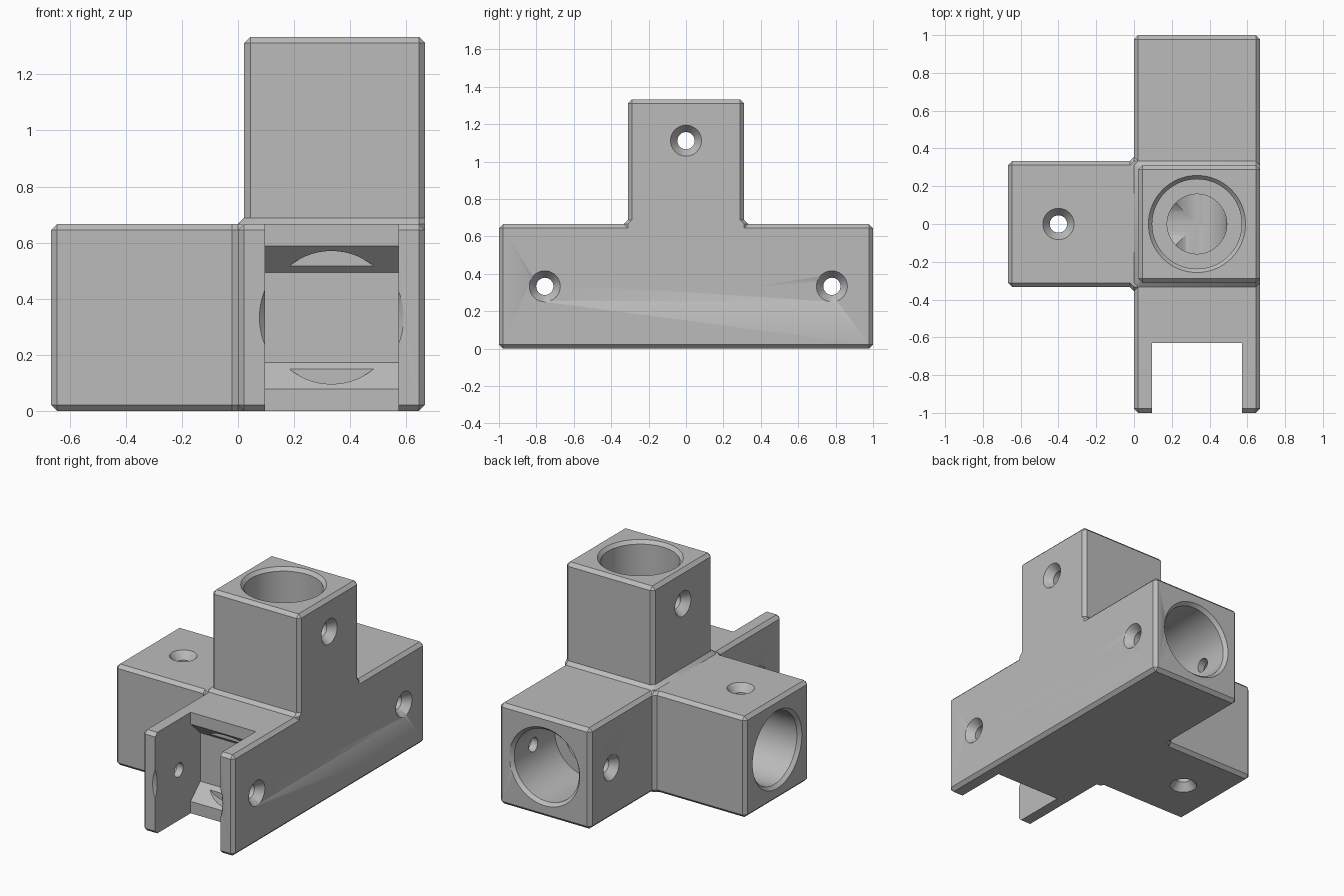
import bpy, bmesh, math
from mathutils import Vector, Matrix

cube = bpy.data.objects.get("Cube")
if cube:
    bpy.data.objects.remove(cube, do_unlink=True)

H = 2 / 3            # width of the square arms
M = H / 2            # bore centre in x and z
C = 0.022            # chamfer size
CENTRE = Vector((M, 0, M))

plastic = bpy.data.materials.new("grey_plastic")
plastic.use_nodes = True
grey = (0.5, 0.5, 0.5, 1)
plastic.diffuse_color = grey
plastic.node_tree.nodes["Principled BSDF"].inputs["Base Color"].default_value = grey


def finish(name, bm):
    bmesh.ops.recalc_face_normals(bm, faces=bm.faces)
    mesh = bpy.data.meshes.new(name)
    bm.to_mesh(mesh)
    bm.free()
    mesh.materials.append(plastic)
    obj = bpy.data.objects.new(name, mesh)
    bpy.context.collection.objects.link(obj)
    return obj


def hull(name, rings):
    """Convex solid around lists of points."""
    bm = bmesh.new()
    for ring in rings:
        for p in ring:
            bm.verts.new(p)
    res = bmesh.ops.convex_hull(bm, input=bm.verts)
    loose = {v for v in res["geom_interior"] if isinstance(v, bmesh.types.BMVert)}
    bmesh.ops.delete(bm, geom=list(loose), context="VERTS")
    bmesh.ops.dissolve_limit(bm, angle_limit=0.01, verts=bm.verts, edges=bm.edges)
    return finish(name, bm)


def section(axis, at, a, b, c=C):
    """Rectangle with cut corners, perpendicular to an axis."""
    pts = []
    for i in (0, 1):
        for j in (0, 1):
            da, db = (c, -c)[i], (c, -c)[j]
            pts += [(a[i] + da, b[j]), (a[i], b[j] + db)]
    place = {"x": lambda u, v: (at, u, v), "y": lambda u, v: (u, at, v),
             "z": lambda u, v: (u, v, at)}[axis]
    return [place(u, v) for u, v in pts]


def arm(name, axis, start, end, a, b):
    """Square arm with every edge chamfered."""
    inner = [(r[0] + C, r[1] - C) for r in (a, b)]
    return hull(name, [section(axis, start, *inner, 0), section(axis, start + C, a, b),
                       section(axis, end - C, a, b), section(axis, end, *inner, 0)])


def lathe(name, profile, direction, origin, segments=64):
    """Solid of revolution from (radius, distance) pairs."""
    bm = bmesh.new()
    turn = Vector(direction).to_track_quat("Z", "Y").to_matrix().to_4x4()
    xf = Matrix.Translation(origin) @ turn
    rings = []
    for r, t in profile:
        angles = [2 * math.pi * k / segments for k in range(segments)]
        rings.append([bm.verts.new(xf @ Vector((r * math.cos(w), r * math.sin(w), t)))
                      for w in angles])
    for lo, hi in zip(rings, rings[1:]):
        for k in range(segments):
            n = (k + 1) % segments
            bm.faces.new((lo[k], lo[n], hi[n], hi[k]))
    bm.faces.new(rings[0])
    bm.faces.new(rings[-1])
    return finish(name, bm)


# Solid arms and the flares that fill their inner corners
body = arm("pipe_connector", "y", -1, 1, (0, H), (0, H))
tower_y, wide_y = (-M + C, M - C), (-M, M)
solids = [
    arm("side_arm", "x", -H, 0.1, wide_y, (0, H)),
    arm("tower", "z", 0.3, 2 * H, (C, H), tower_y),
    hull("tower_flare", [section("z", 0.6, (0, H), wide_y), section("z", H, (0, H), wide_y),
                         section("z", H + C, (C, H), tower_y)]),
    hull("side_flare", [section("x", -C, wide_y, (0, H)),
                        section("x", 0, (-M - C, M + C), (0, H)),
                        section("x", C, (-M - C, M + C), (0, H))]),
]

# Stepped bores: narrow tunnel, wide socket, chamfered mouth
TUNNEL, SOCKET, MOUTH = 0.158, 0.237, 0.257
half = [(TUNNEL, 0.555), (SOCKET, 0.555), (SOCKET, 0.978), (MOUTH, 1), (MOUTH + C, 1 + C)]
cutters = [
    lathe("bar_bore", [(r, -t) for r, t in reversed(half)] + half, (0, 1, 0), CENTRE),
    lathe("tower_bore", [(TUNNEL, -0.03)] + half, (0, 0, 1), CENTRE),
    lathe("side_bore", [(TUNNEL, -0.03)] + half, (-1, 0, 0), CENTRE),
]

# Open front fork with a tapered pocket behind it
slot_x = (M - 0.238, M + 0.238)


def slot_ring(y, h):
    return section("y", y, slot_x, (M - h, M + h), 0)


cutters.append(hull("fork_slot", [slot_ring(-1.1, 0.5), slot_ring(-0.63, 0.5)]))
cutters.append(hull("fork_pocket", [slot_ring(-0.7, 0.255), slot_ring(-0.63, 0.255),
                                    slot_ring(-0.53, 0.16)]))

# Through screw holes, countersunk on both sides
screw = [(0.046, M - 0.05), (0.083, M), (0.098, M + 0.02)]
screw = [(r, -t) for r, t in reversed(screw)] + screw
for name, direction, spot in (
        ("front_screw", (1, 0, 0), (M, -0.755, M)),
        ("back_screw", (1, 0, 0), (M, 0.78, M)),
        ("side_screw", (0, 0, 1), (-0.4, 0, M))):
    cutters.append(lathe(name, screw, direction, Vector(spot), 32))
tower_screw = [(r, t + C if t < 0 else t) for r, t in screw]
cutters.append(lathe("tower_screw", tower_screw, (1, 0, 0), Vector((M, 0, 1.112)), 32))

# Join the solids, then cut the holes
for parts, operation in ((solids, "UNION"), (cutters, "DIFFERENCE")):
    for part in parts:
        part.hide_render = True
        mod = body.modifiers.new(part.name, "BOOLEAN")
        mod.operation, mod.solver, mod.object = operation, "EXACT", part
graph = bpy.context.evaluated_depsgraph_get()
result = bpy.data.meshes.new_from_object(body.evaluated_get(graph))
body.modifiers.clear()
body.data = result
for part in solids + cutters:
    bpy.data.objects.remove(part, do_unlink=True)

bpy.ops.object.select_all(action="DESELECT")
body.select_set(True)
bpy.context.view_layer.objects.active = body
bpy.ops.object.shade_smooth_by_angle(angle=math.radians(30))
